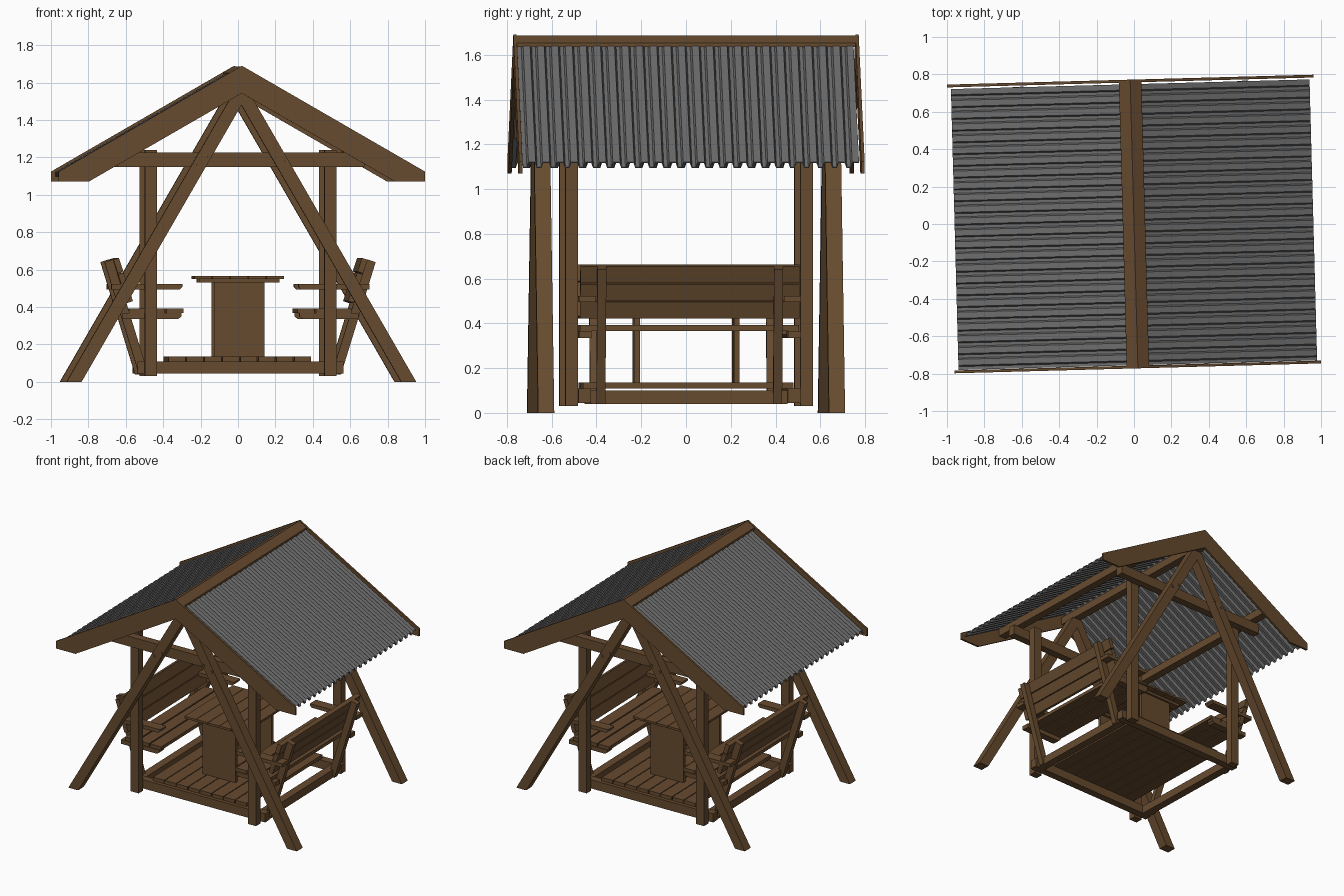
import bpy, bmesh, math

if "Cube" in bpy.data.objects:
    bpy.data.objects.remove(bpy.data.objects["Cube"])

TURN = 0.027              # the whole swing stands slightly turned
SLOPE = math.tan(math.radians(30))


def material(name, rgb):
    m = bpy.data.materials.new(name)
    m.use_nodes = True
    m.diffuse_color = (*rgb, 1)
    m.node_tree.nodes["Principled BSDF"].inputs["Base Color"].default_value = (*rgb, 1)
    return m


WOOD = material("brown wood", (0.135, 0.07, 0.028))
METAL = material("grey roofing", (0.17, 0.17, 0.17))


def finish(name, bm, mat):
    bmesh.ops.recalc_face_normals(bm, faces=bm.faces[:])
    mesh = bpy.data.meshes.new(name)
    bm.to_mesh(mesh)
    bm.free()
    mesh.materials.append(mat)
    ob = bpy.data.objects.new(name, mesh)
    ob.rotation_euler.z = TURN
    bpy.context.collection.objects.link(ob)
    return ob


def prism(name, outline, y0, y1, side=1, mat=WOOD):
    """Extrude an (x, z) outline along y; side=-1 mirrors it in x."""
    bm = bmesh.new()
    face = bm.faces.new([bm.verts.new((side * x, y0, z)) for x, z in outline])
    ext = bmesh.ops.extrude_face_region(bm, geom=[face])
    for v in ext["geom"]:
        if isinstance(v, bmesh.types.BMVert):
            v.co.y = y1
    return finish(name, bm, mat)


def box(name, x0, x1, y0, y1, z0, z1, side=1):
    return prism(name, [(x0, z0), (x1, z0), (x1, z1), (x0, z1)], y0, y1, side)


def roof_sheet(name, side):
    """Trapezoid corrugated sheet running down the slope."""
    bm = bmesh.new()
    ribs, half, top, low = 24, 0.755, 1.672, 0.022
    pitch = 2 * half / ribs
    rows = []
    for i in range(ribs):
        for f, drop in ((0, low), (0.3, low), (0.42, 0), (0.88, 0)):
            y = -half + (i + f) * pitch
            rows.append([bm.verts.new((side * x, y, top - drop - SLOPE * x))
                         for x in (0.0, 0.958)])
    for a, b in zip(rows, rows[1:]):
        bm.faces.new((a[0], a[1], b[1], b[0]))
    ob = finish(name, bm, METAL)
    solid = ob.modifiers.new("thickness", "SOLIDIFY")
    solid.thickness = 0.005
    solid.offset = 0


def bolt(name, x, y, z):
    bm = bmesh.new()
    bmesh.ops.create_cone(bm, cap_ends=True, segments=8, radius1=0.011,
                          radius2=0.011, depth=0.012)
    for v in bm.verts:
        v.co = (v.co.x + x, v.co.z + y, v.co.y + z)
    finish(name, bm, WOOD)


# Roof, ridge cap, purlins
box("ridge_beam", -0.03, 0.03, -0.75, 0.75, 1.55, 1.61)
for s, side in ((1, "left"), (-1, "right")):
    roof_sheet(side + "_roof_sheet", s)
    w = 0.06
    prism(side + "_ridge_cap", [(0, 1.687), (w, 1.687 - w * SLOPE),
          (w, 1.670 - w * SLOPE), (0, 1.670)], -0.765, 0.765, s)
    box(side + "_purlin", 0.57, 0.63, -0.75, 0.75, 1.225, 1.285, s)

# Front and back frames
for e, end in ((-1, "front"), (1, "back")):
    def depth(a, b):
        return min(e * a, e * b), max(e * a, e * b)

    box(end + "_cross_beam", -0.66, 0.66, *depth(0.555, 0.612), 1.15, 1.225)
    box(end + "_floor_beam", -0.55, 0.55, *depth(0.44, 0.496), 0.045, 0.11)
    for s, side in ((1, "left"), (-1, "right")):
        tag = end + "_" + side
        prism(tag + "_barge_board", [(0, 1.69), (0.98, 1.124), (0.98, 1.07),
              (0.82, 1.07), (0, 1.543)], *depth(0.757, 0.772), s)
        prism(tag + "_frame_leg", [(0.935, 0), (0.04, 1.55), (0, 1.55),
              (0, 1.48), (0.855, 0)], *depth(0.614, 0.686), s)
        box(tag + "_hanging_post", 0.447, 0.513, *depth(0.497, 0.553), 0.03, 1.24, s)
        for x, z in ((0.17, 1.205), (0.235, 1.17)):
            bolt(tag + "_bolt", s * x, e * 0.686, z)
        # Bench end parts
        prism(tag + "_armrest", [(0.325, 0.495), (0.69, 0.495), (0.69, 0.522),
              (0.31, 0.522), (0.31, 0.508)], *depth(0.42, 0.496), s)
        prism(tag + "_seat_bearer", [(0.335, 0.335), (0.63, 0.335), (0.63, 0.367),
              (0.315, 0.367), (0.315, 0.35)], *depth(0.44, 0.496), s)
        prism(tag + "_back_support", [(0.49, 0.04), (0.54, 0.04), (0.725, 0.64),
              (0.68, 0.655)], *depth(0.375, 0.415), s)
    # Table pedestal panel
    box(end + "_table_panel", -0.135, 0.135, *depth(0.21, 0.235), 0.135, 0.53)
    box(end + "_table_cleat", -0.215, 0.215, *depth(0.19, 0.25), 0.53, 0.55)

# Floor planks
step = 0.77 / 8
for i in range(8):
    x = -0.385 + i * step
    box("floor_plank", x, x + step - 0.006, -0.47, 0.47, 0.11, 0.136)

# Benches
for s, side in ((1, "left"), (-1, "right")):
    box(side + "_floor_side_beam", 0.47, 0.53, -0.44, 0.44, 0.04, 0.10, s)
    for i in range(3):
        x = 0.305 + i * 0.1
        box(side + "_seat_plank", x, x + 0.09, -0.49, 0.49, 0.367, 0.392, s)
    for i in range(3):
        z = 0.432 + i * 0.079
        x = 0.575 + i * 0.0255
        prism(side + "_back_plank", [(x, z), (x + 0.03, z - 0.01),
              (x + 0.054, z + 0.063), (x + 0.024, z + 0.073)], -0.49, 0.49, s)

# Table top
step = 0.48 / 5
for i in range(5):
    x = -0.24 + i * step
    box("table_plank", x, x + step - 0.003, -0.3, 0.3, 0.55, 0.566)
